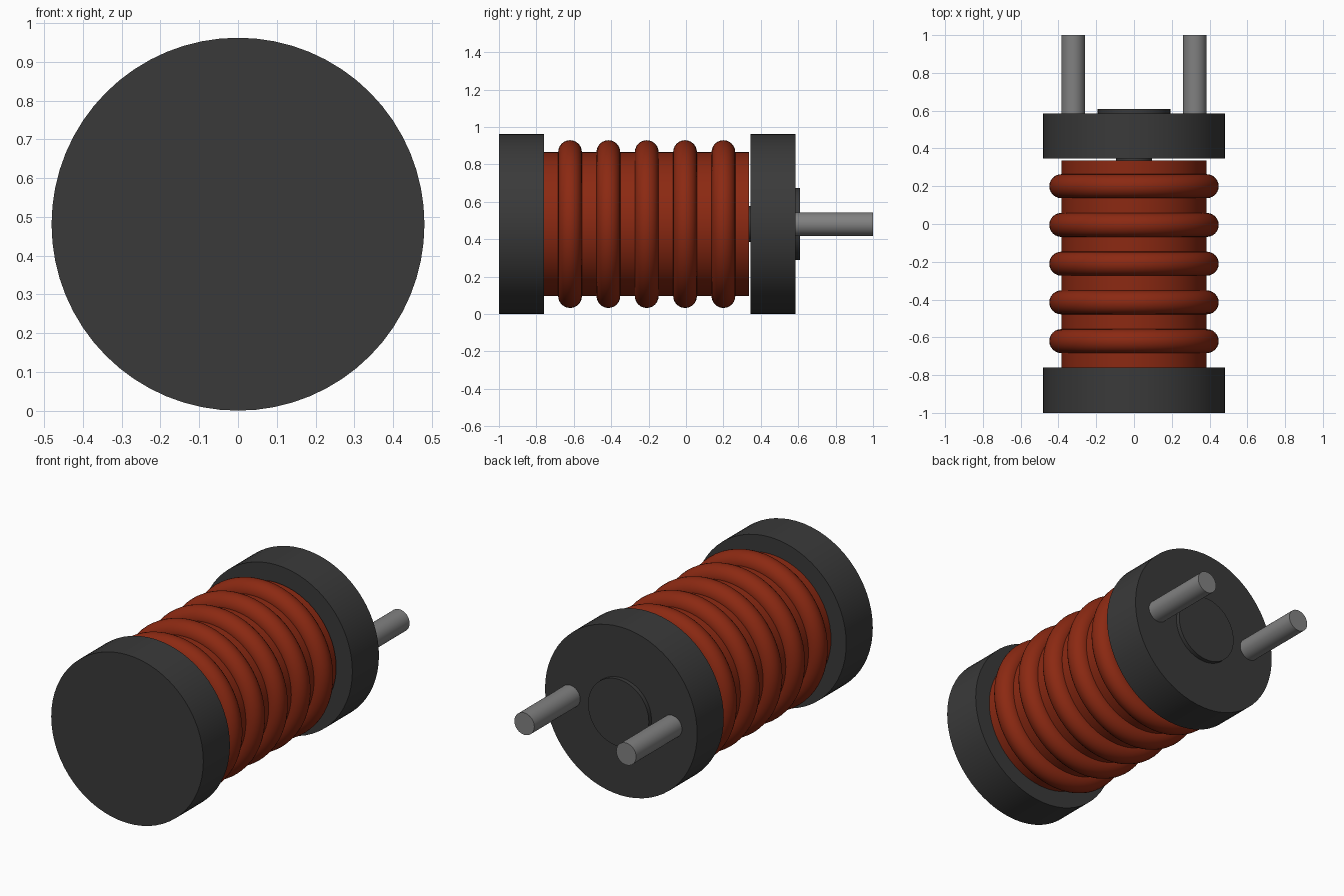
import bpy
import math

cube = bpy.data.objects.get("Cube")
if cube:
    bpy.data.objects.remove(cube, do_unlink=True)

AXIS_Z = 0.481
TURN = (math.radians(90), 0, 0)


def material(name, rgb):
    m = bpy.data.materials.new(name)
    m.use_nodes = True
    m.diffuse_color = (*rgb, 1)
    bsdf = next(n for n in m.node_tree.nodes if n.type == 'BSDF_PRINCIPLED')
    bsdf.inputs["Base Color"].default_value = (*rgb, 1)
    bsdf.inputs["Roughness"].default_value = 0.6
    return m


black = material("black ferrite", (0.042, 0.042, 0.042))
copper = material("red copper", (0.26, 0.022, 0.006))
steel = material("grey steel", (0.22, 0.22, 0.22))


def finish(name, mat):
    ob = bpy.context.object
    ob.name = ob.data.name = name
    ob.data.materials.append(mat)
    bpy.ops.object.shade_smooth_by_angle(angle=math.radians(35))
    return ob


def rod(name, radius, y0, y1, mat, x=0, sides=64):
    """Cylinder lying along y, from y0 to y1."""
    bpy.ops.mesh.primitive_cylinder_add(
        vertices=sides, radius=radius, depth=y1 - y0,
        location=(x, (y0 + y1) / 2, AXIS_Z), rotation=TURN)
    return finish(name, mat)


# Bobbin: two end flanges on a central shaft that shows as a cap at the back
rod("front_flange", 0.481, -1.0, -0.76, black)
rod("back_flange", 0.481, 0.346, 0.586, black)
rod("center_shaft", 0.096, -0.80, 0.40, black)
rod("back_cap", 0.192, 0.55, 0.61, black)

# Winding: inner sleeve and five thick turns
rod("winding_sleeve", 0.385, -0.77, 0.337, copper)
for i in range(5):
    bpy.ops.mesh.primitive_torus_add(
        major_radius=0.385, minor_radius=0.0635,
        major_segments=64, minor_segments=24,
        location=(0, -0.62 + 0.205 * i, AXIS_Z), rotation=TURN)
    finish(f"winding_turn_{i + 1}", copper)

# Pair of connection pins
for side, x in (("left", 0.322), ("right", -0.322)):
    rod(f"{side}_pin", 0.063, 0.56, 1.0, steel, x, 32)
